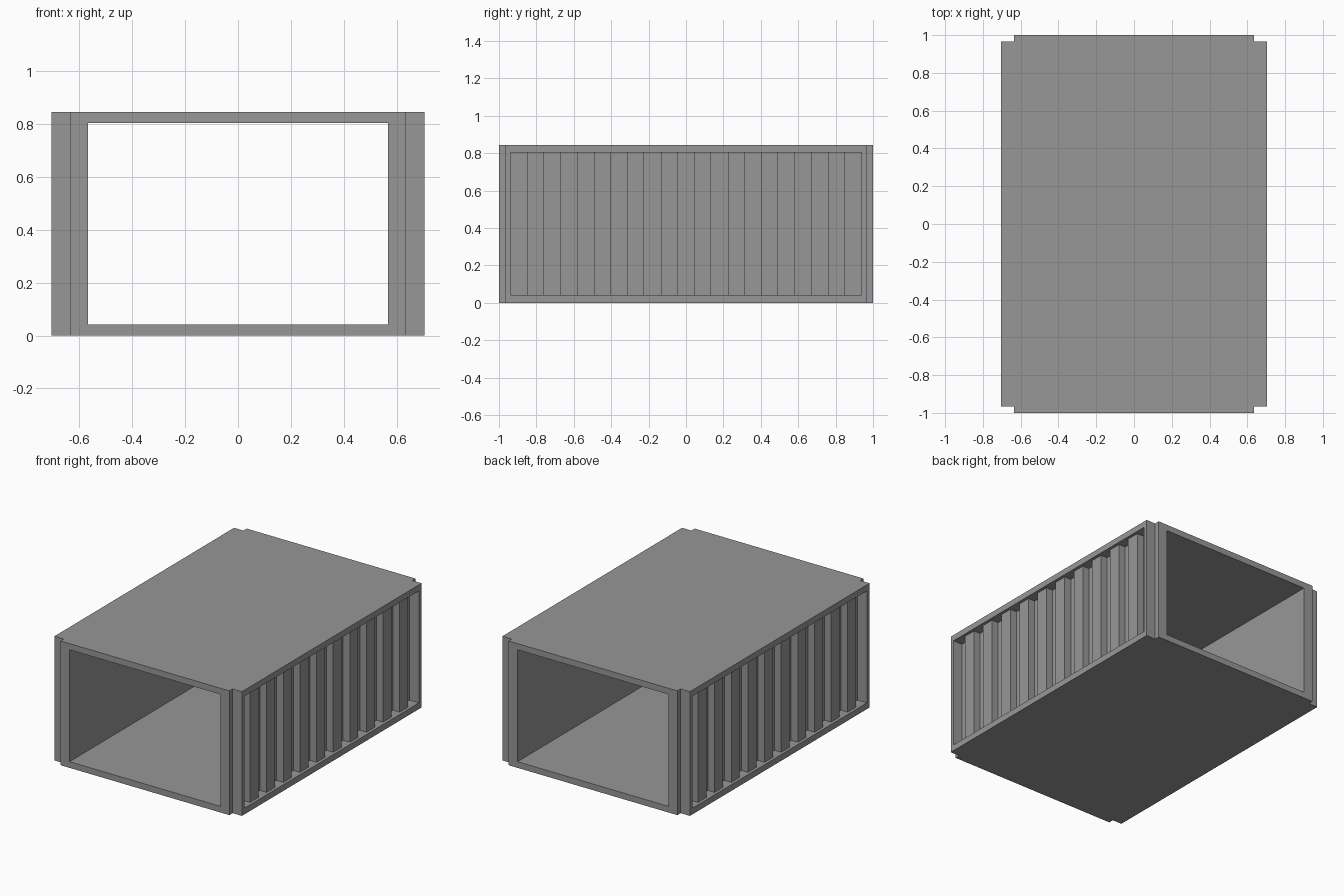
import bpy
import bmesh

cube = bpy.data.objects.get("Cube")
if cube:
    bpy.data.objects.remove(cube, do_unlink=True)

# Overall dimensions
HEIGHT = 0.845
BODY_X, INNER_X, SIDE_X, RIB_X = 0.635, 0.567, 0.705, 0.685
BODY_Y, SIDE_Y, RECESS_Y = 1.0, 0.965, 0.938
FLOOR_Z, CEIL_Z = 0.042, 0.803
RIBS = 10

grey = bpy.data.materials.new("grey steel")
grey.use_nodes = True
colour = (0.31, 0.31, 0.31, 1)
grey.diffuse_color = colour
grey.node_tree.nodes["Principled BSDF"].inputs["Base Color"].default_value = colour


def finish(name, bm):
    """Turn a bmesh into a flat-shaded grey object."""
    bmesh.ops.recalc_face_normals(bm, faces=bm.faces)
    mesh = bpy.data.meshes.new(name)
    bm.to_mesh(mesh)
    bm.free()
    mesh.materials.append(grey)
    obj = bpy.data.objects.new(name, mesh)
    bpy.context.collection.objects.link(obj)
    return obj


def rectangle(half, low, high):
    return [(-half, low), (half, low), (half, high), (-half, high)]


def ring(name, outer, inner, start, end, place):
    """Extrude a rectangular frame; place(u, v, w) maps it into space."""
    bm = bmesh.new()
    loops = [[bm.verts.new(place(u, v, w)) for u, v in shape]
             for shape, w in ((outer, start), (outer, end),
                              (inner, end), (inner, start))]
    for a, b in zip(loops, loops[1:] + loops[:1]):
        for i in range(4):
            j = (i + 1) % 4
            bm.faces.new((a[i], a[j], b[j], b[i]))
    return finish(name, bm)


def ribs(name, side):
    """Evenly spaced upright ribs with a gap at both ends of the recess."""
    bm = bmesh.new()
    step = 2 * RECESS_Y / (2 * RIBS + 1)
    size = (RIB_X - BODY_X, step, CEIL_Z - FLOOR_Z)
    for i in range(RIBS):
        y = -RECESS_Y + step * (2 * i + 1.5)
        verts = bmesh.ops.create_cube(bm, size=1)["verts"]
        bmesh.ops.scale(bm, vec=size, verts=verts)
        bmesh.ops.translate(bm, verts=verts, vec=(
            side * (RIB_X + BODY_X) / 2, y, (FLOOR_Z + CEIL_Z) / 2))
    return finish(name, bm)


# Open-ended body: floor, roof and both inner walls
ring("container_body",
     rectangle(BODY_X, 0, HEIGHT), rectangle(INNER_X, FLOOR_Z, CEIL_Z),
     -BODY_Y, BODY_Y, lambda u, v, w: (u, w, v))

# Raised frame and corrugation on each side
for label, side in (("left", 1), ("right", -1)):
    ring(label + "_side_frame",
         rectangle(SIDE_Y, 0, HEIGHT), rectangle(RECESS_Y, FLOOR_Z, CEIL_Z),
         BODY_X, SIDE_X, lambda u, v, w: (side * w, u, v))
    ribs(label + "_wall_ribs", side)
